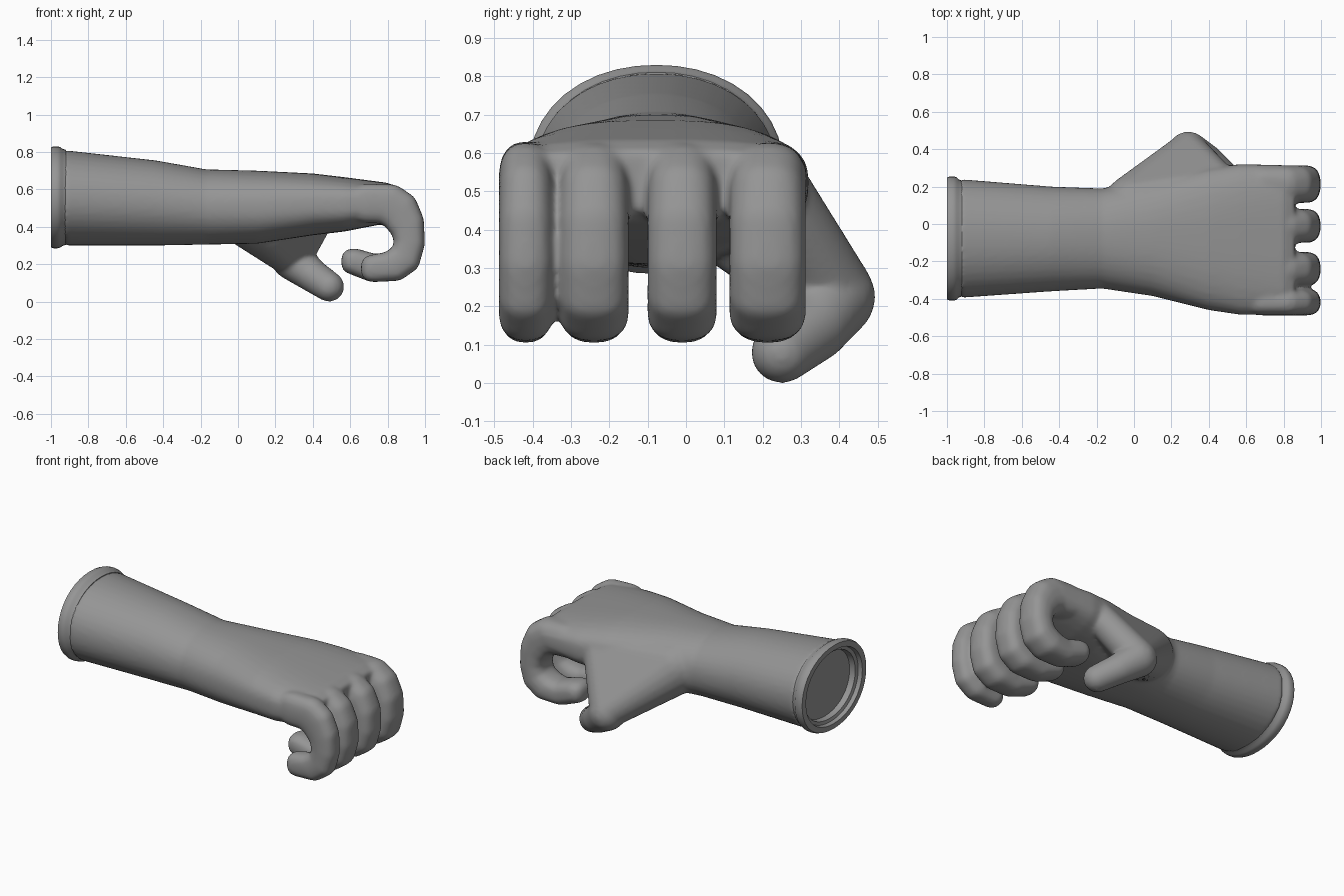
import bpy, bmesh, math
from mathutils import Vector

cube = bpy.data.objects.get("Cube")
if cube:
    bpy.data.objects.remove(cube)

grey = bpy.data.materials.new("glove grey")
grey.use_nodes = True
COLOUR = (0.3, 0.3, 0.3, 1)
grey.diffuse_color = COLOUR
grey.node_tree.nodes["Principled BSDF"].inputs["Base Color"].default_value = COLOUR


def finish(bm, name):
    bmesh.ops.recalc_face_normals(bm, faces=bm.faces)
    mesh = bpy.data.meshes.new(name)
    bm.to_mesh(mesh)
    bm.free()
    mesh.materials.append(grey)
    obj = bpy.data.objects.new(name, mesh)
    bpy.context.collection.objects.link(obj)
    return obj


def ring(x, y0, y1, z0, z1, power, scale=1, count=40):
    """Rounded cross-section across the arm."""
    points = []
    for i in range(count):
        a = 2 * math.pi * i / count
        c, s = math.cos(a), math.sin(a)
        k = scale / (abs(c) ** power + abs(s) ** power) ** (1 / power) / 2
        points.append(Vector((x, (y0 + y1) / 2 + c * k * (y1 - y0),
                              (z0 + z1) / 2 + s * k * (z1 - z0))))
    return points


unit = bmesh.new()
bmesh.ops.create_icosphere(unit, subdivisions=3, radius=1)
BALL = [v.co.copy() for v in unit.verts]
unit.free()


def ball(x, y, z, r, half_width=None, power=2):
    """Ball, optionally wider along y and squarer."""
    w = half_width or r
    points = []
    for v in BALL:
        k = 1 / sum(abs(c) ** power for c in v) ** (1 / power)
        points.append(Vector((x + v.x * k * r, y + v.y * k * w, z + v.z * k * r)))
    return points


def hull(bm, points):
    part = bmesh.new()
    for p in points:
        part.verts.new(p)
    result = bmesh.ops.convex_hull(part, input=part.verts)
    spare = [v for v in part.verts if not v.link_faces]
    bmesh.ops.delete(part, geom=spare, context='VERTS')
    temp = bpy.data.meshes.new("hull")
    part.to_mesh(temp)
    part.free()
    bm.from_mesh(temp)
    bpy.data.meshes.remove(temp)


def chain(bm, shapes):
    for a, b in zip(shapes, shapes[1:]):
        hull(bm, a + b)


hand = bmesh.new()

# Forearm, wrist and palm: x, y range, z range, squareness
chain(hand, [ring(*s) for s in (
    (-0.93, -0.395, 0.24, 0.30, 0.81, 2.1),
    (-0.44, -0.36, 0.20, 0.30, 0.755, 2.1),
    (-0.17, -0.345, 0.19, 0.305, 0.707, 2.2),
    (0.10, -0.385, 0.24, 0.31, 0.70, 2.4),
    (0.40, -0.46, 0.30, 0.355, 0.685, 2.7),
    (0.57, -0.485, 0.32, 0.375, 0.665, 3),
    (0.80, -0.485, 0.315, 0.42, 0.635, 3.2),
    (0.86, -0.465, 0.295, 0.45, 0.605, 3.2))])

# Curled fingers: x, z, radius along the curl
CURL = ((0.70, 0.525, 0.105), (0.80, 0.522, 0.105), (0.86, 0.485, 0.102),
        (0.905, 0.41, 0.09), (0.918, 0.32, 0.08), (0.895, 0.235, 0.079),
        (0.83, 0.19, 0.08), (0.73, 0.178, 0.073), (0.62, 0.215, 0.068))
for y, half_width, last in ((0.213, 0.1, 9), (-0.01, 0.091, 9),
                            (-0.24, 0.091, 9), (-0.418, 0.071, 8)):
    chain(hand, [ball(x, y, z, r, half_width * (0.9 if i > 6 else 1), 2.6)
                 for i, (x, z, r) in enumerate(CURL[:last])])

# Thumb base with its web towards the index finger
hull(hand, ball(0, 0.10, 0.49, 0.165) + ball(0.15, 0.2, 0.36, 0.115)
     + ball(0.29, 0.385, 0.235, 0.105) + ball(0.47, 0.22, 0.53, 0.09))

# Thumb
chain(hand, [ball(0.29, 0.385, 0.225, 0.11), ball(0.39, 0.335, 0.145, 0.09),
             ball(0.487, 0.25, 0.08, 0.081)])

glove = finish(hand, "gloved_hand")
remesh = glove.modifiers.new("blend", 'REMESH')
remesh.mode = 'VOXEL'
remesh.voxel_size = 0.012
remesh.use_smooth_shade = True
smooth = glove.modifiers.new("soften", 'SMOOTH')
smooth.factor = 0.5
smooth.iterations = 8

# Cuff: rolled rim outside, stepped recess inside; x and scale
cuff = bmesh.new()
loops = [[cuff.verts.new(p) for p in ring(x, -0.41, 0.255, 0.285, 0.83, 2.1, s)]
         for x, s in ((-0.92, 0.93), (-0.94, 0.955), (-0.95, 0.985), (-0.965, 1),
                      (-0.985, 1), (-1, 0.98), (-1, 0.86), (-0.975, 0.84),
                      (-0.97, 0.77), (-0.935, 0.75))]
for a, b in zip(loops, loops[1:]):
    for i in range(len(a)):
        j = (i + 1) % len(a)
        cuff.faces.new((a[i], a[j], b[j], b[i]))
cuff.faces.new(loops[-1])
cuff.faces.new(loops[0])
rim = finish(cuff, "cuff")
bpy.ops.object.select_all(action='DESELECT')
rim.select_set(True)
bpy.context.view_layer.objects.active = rim
bpy.ops.object.shade_smooth_by_angle(angle=math.radians(40))
